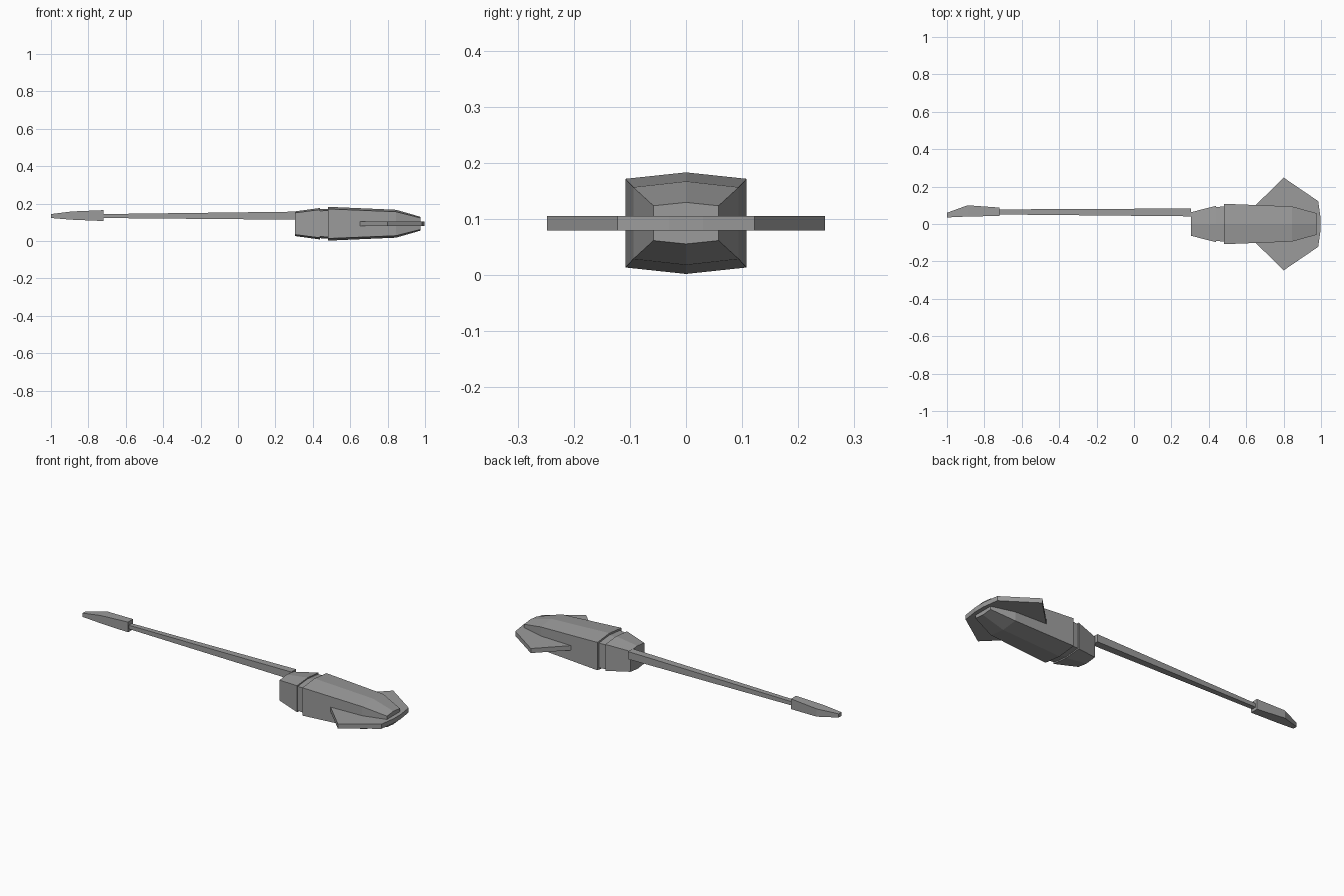
import bpy, bmesh

cube = bpy.data.objects.get("Cube")
if cube:
    bpy.data.objects.remove(cube, do_unlink=True)

grey = bpy.data.materials.new("plain grey")
grey.use_nodes = True
COLOUR = (0.33, 0.33, 0.33, 1.0)
grey.diffuse_color = COLOUR
bsdf = grey.node_tree.nodes["Principled BSDF"]
bsdf.inputs["Base Color"].default_value = COLOUR
bsdf.inputs["Roughness"].default_value = 0.8


def loft(name, rings):
    """Bridge equal-sized rings of points and cap both ends."""
    bm = bmesh.new()
    loops = [[bm.verts.new(p) for p in ring] for ring in rings]
    for a, b in zip(loops, loops[1:]):
        n = len(a)
        for i in range(n):
            j = (i + 1) % n
            bm.faces.new((a[i], a[j], b[j], b[i]))
    bm.faces.new(loops[0][::-1])
    bm.faces.new(loops[-1])
    bmesh.ops.recalc_face_normals(bm, faces=bm.faces[:])
    mesh = bpy.data.meshes.new(name)
    bm.to_mesh(mesh)
    bm.free()
    mesh.materials.append(grey)
    obj = bpy.data.objects.new(name, mesh)
    bpy.context.collection.objects.link(obj)
    return obj


MID = 0.0925  # height of the body axis


def hexagon(x, half_width, corner, peak):
    """Upright six-sided section: straight sides, shallow ridge above and below."""
    return [(x, half_width, MID + corner), (x, 0, MID + peak),
            (x, -half_width, MID + corner), (x, -half_width, MID - corner),
            (x, 0, MID - peak), (x, half_width, MID - corner)]


def rectangle(x, y0, y1, z0, z1):
    return [(x, y0, z0), (x, y1, z0), (x, y1, z1), (x, y0, z1)]


# Head, narrow neck groove and tapering mantle
loft("head", [hexagon(0.305, 0.063, 0.058, 0.066),
              hexagon(0.438, 0.097, 0.075, 0.084)])
loft("neck", [hexagon(0.430, 0.090, 0.068, 0.077),
              hexagon(0.485, 0.094, 0.071, 0.080)])
loft("mantle", [hexagon(0.480, 0.108, 0.079, 0.0905),
                hexagon(0.845, 0.094, 0.064, 0.0745),
                hexagon(0.975, 0.058, 0.031, 0.037)])

# Flat tail fin spanning both sides
half = [(0.645, 0.095), (0.80, 0.248), (0.985, 0.122), (0.998, 0.03)]
outline = half + [(x, -y) for x, y in reversed(half)]
loft("tail_fin", [[(x, y, z) for x, y in outline] for z in (0.079, 0.105)])

# Single long tentacle with a flattened club at its tip
loft("tentacle", [rectangle(0.306, 0.041, 0.083, 0.114, 0.157),
                  rectangle(-0.73, 0.051, 0.078, 0.123, 0.144)])
loft("tentacle_club", [rectangle(-0.72, 0.043, 0.088, 0.107, 0.165),
                       rectangle(-0.89, 0.040, 0.100, 0.114, 0.158),
                       rectangle(-1.0, 0.035, 0.060, 0.123, 0.144)])
